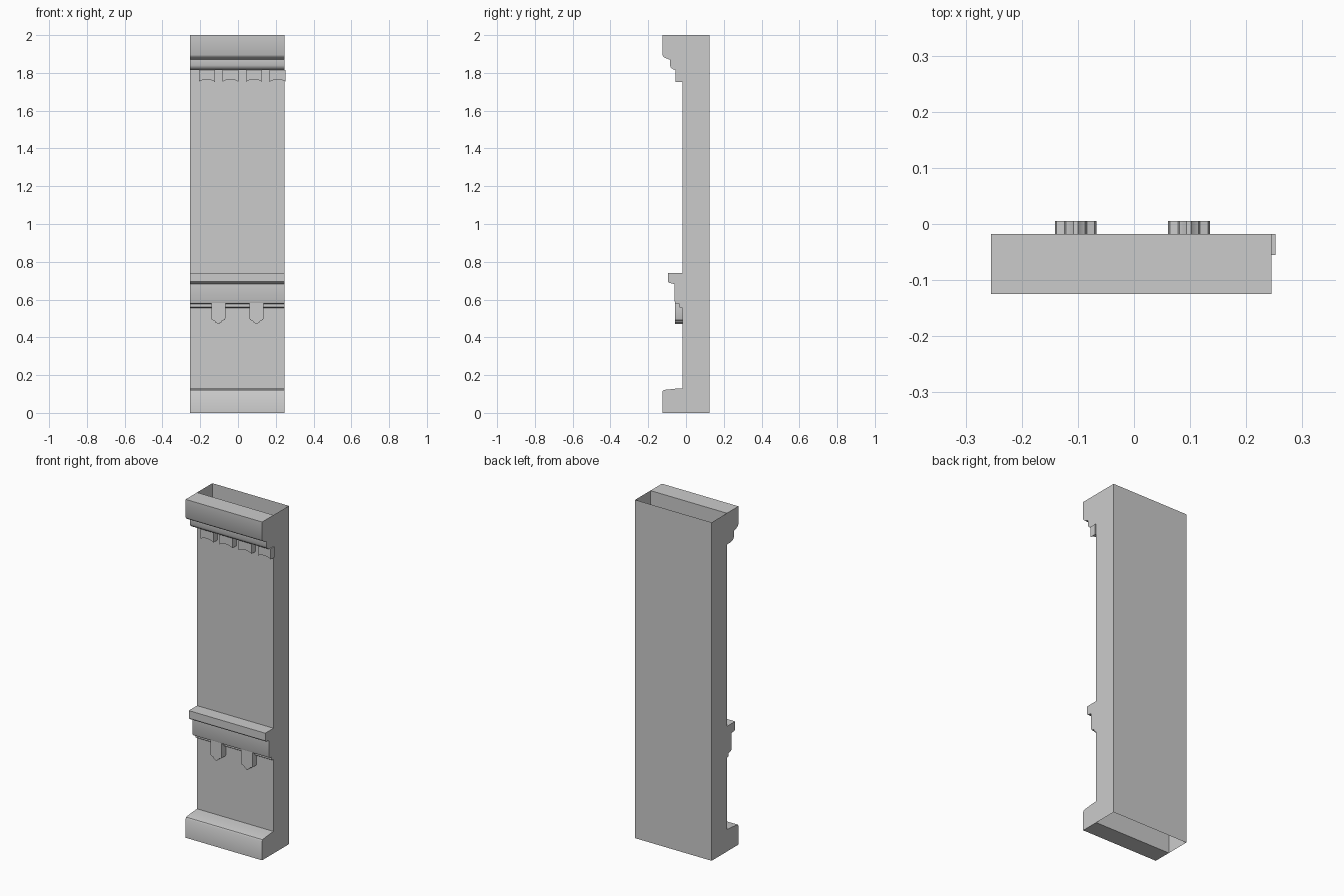
import bpy
import bmesh
from math import radians

if "Cube" in bpy.data.objects:
    bpy.data.objects.remove(bpy.data.objects["Cube"], do_unlink=True)

LEFT, RIGHT = -0.255, 0.245
WALL, BACK = -0.018, 0.125

stone = bpy.data.materials.new("grey stone")
stone.use_nodes = True
COLOUR = (0.6, 0.6, 0.6, 1)
stone.diffuse_color = COLOUR
stone.node_tree.nodes["Principled BSDF"].inputs["Base Color"].default_value = COLOUR


def finish(name, bm):
    mesh = bpy.data.meshes.new(name)
    bm.to_mesh(mesh)
    bm.free()
    mesh.materials.append(stone)
    obj = bpy.data.objects.new(name, mesh)
    bpy.context.collection.objects.link(obj)
    bpy.ops.object.select_all(action="DESELECT")
    obj.select_set(True)
    bpy.context.view_layer.objects.active = obj
    bpy.ops.object.shade_smooth_by_angle(angle=radians(35))
    return obj


def prism(name, outline, offset, drop=None):
    """Extrude a closed outline by offset; drop removes unwanted faces."""
    bm = bmesh.new()
    face = bm.faces.new([bm.verts.new(p) for p in outline])
    new = bmesh.ops.extrude_face_region(bm, geom=[face], use_keep_orig=True)["geom"]
    bmesh.ops.translate(bm, vec=offset, verts=[v for v in new if isinstance(v, bmesh.types.BMVert)])
    bmesh.ops.recalc_face_normals(bm, faces=bm.faces)
    if drop:
        bmesh.ops.delete(bm, geom=[f for f in bm.faces if drop(f)], context="FACES_ONLY")
    return finish(name, bm)


# Hollow pier, open at the top and the bottom
prism("pier_shell", [(LEFT, WALL, 0), (RIGHT, WALL, 0), (RIGHT, BACK, 0), (LEFT, BACK, 0)],
      (0, 0, 2), drop=lambda f: abs(f.normal.z) > 0.5)


# Horizontal mouldings, swept across the front from (y, z) profiles
def moulding(name, profile):
    prism(name, [(LEFT, y, z) for y, z in profile], (RIGHT - LEFT, 0, 0),
          drop=lambda f: f.normal.y > 0.9)


moulding("cornice", [
    (WALL, 2), (-0.125, 2), (-0.125, 1.895), (-0.12, 1.886), (-0.108, 1.878),
    (-0.085, 1.87), (-0.085, 1.84), (-0.08, 1.828), (-0.07, 1.82),
    (-0.055, 1.815), (WALL, 1.815)])
moulding("middle_band", [
    (WALL, 0.74), (-0.095, 0.74), (-0.095, 0.695), (-0.088, 0.688), (-0.06, 0.682),
    (-0.06, 0.59), (-0.056, 0.58), (-0.035, 0.576), (-0.035, 0.56), (-0.03, 0.556),
    (WALL, 0.555)])
moulding("base", [
    (WALL, 0.13), (-0.055, 0.128), (-0.112, 0.122), (-0.12, 0.12), (-0.125, 0.112),
    (-0.125, 0), (WALL, 0)])

# Dentils with a hollowed underside below the cornice
for i in range(4):
    cx = -0.165 + 0.125 * i
    arch = [(cx + 0.042 * t, 1.766 - 0.012 * t * t) for t in (-0.8, -0.4, 0, 0.4, 0.8)]
    points = [(cx - 0.042, 1.816), (cx - 0.042, 1.753)] + arch + [
        (cx + 0.042, 1.753), (cx + 0.042, 1.816)]
    prism(f"dentil_{i + 1}", [(x, -0.055, z) for x, z in points], (0, 0.037, 0))

# Stepped drop brackets set through the wall under the middle band
STEPS = [(0.037, 0.5), (0.034, 0.492), (0.02, 0.488), (0.017, 0.48), (0.006, 0.474), (0.004, 0.47)]
for side, cx in (("right", -0.104), ("left", 0.098)):
    lower = [(cx - w, z) for w, z in STEPS] + [(cx + w, z) for w, z in reversed(STEPS)]
    upper = [(x, 1.1 - z) for x, z in reversed(lower)]
    prism(f"{side}_bracket", [(x, -0.057, z) for x, z in lower + upper], (0, 0.062, 0))
